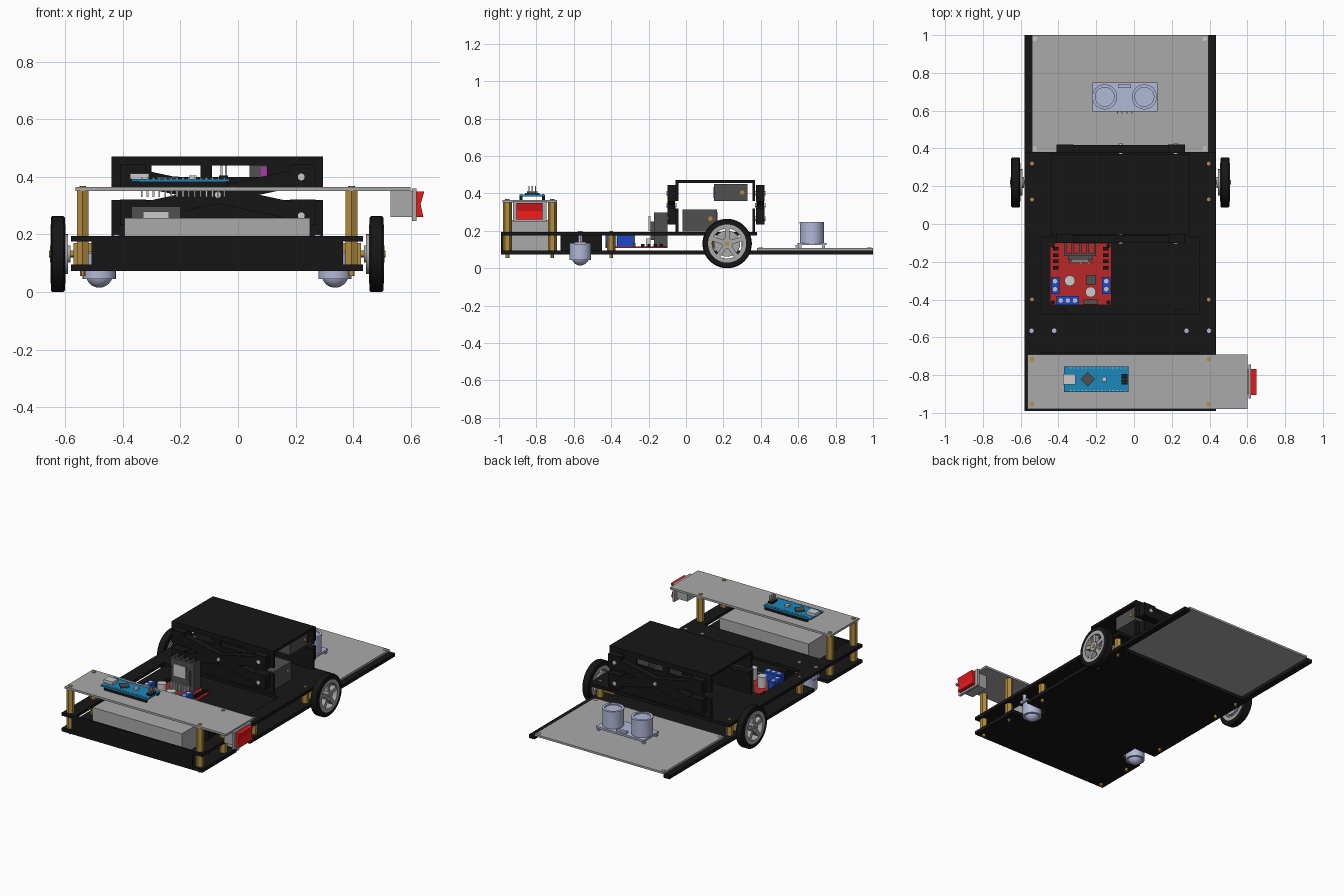
import bpy, bmesh, math
from mathutils import Matrix, Vector

if "Cube" in bpy.data.objects:
    bpy.data.objects.remove(bpy.data.objects["Cube"])

CX = -0.0725  # chassis centre line

def mat(name, r, g, b):
    m = bpy.data.materials.new(name)
    m.diffuse_color = (r, g, b, 1)
    m.use_nodes = True
    m.node_tree.nodes["Principled BSDF"].inputs["Base Color"].default_value = m.diffuse_color
    return m

BLACK = mat("black", .008, .008, .008)
GREY = mat("grey", .4, .4, .4)
DARK = mat("dark_grey", .08, .08, .08)
GOLD = mat("brass", .45, .27, .05)
RED = mat("red", .8, .01, .01)
BOARD_RED = mat("board_red", .5, .02, .02)
BLUE = mat("terminal_blue", .01, .07, .6)
CYAN = mat("board_blue", .01, .25, .5)
LAV = mat("lavender", .45, .48, .68)
SILVER = mat("silver", .65, .65, .65)
PURPLE = mat("purple", .4, .04, .4)

def finish(name, bm, m, smooth=False):
    bmesh.ops.recalc_face_normals(bm, faces=bm.faces)
    me = bpy.data.meshes.new(name)
    bm.to_mesh(me)
    bm.free()
    ob = bpy.data.objects.new(name, me)
    bpy.context.collection.objects.link(ob)
    me.materials.append(m)
    if smooth:
        bpy.ops.object.select_all(action='DESELECT')
        ob.select_set(True)
        bpy.context.view_layer.objects.active = ob
        bpy.ops.object.shade_smooth_by_angle()
    return ob

def boxes(name, m, items):
    """each item: x0, x1, y0, y1, z0, z1"""
    bm = bmesh.new()
    for a, b, c, d, e, f in items:
        bmesh.ops.create_cube(bm, size=1, matrix=Matrix.Translation(((a+b)/2, (c+d)/2, (e+f)/2))
                              @ Matrix.Diagonal((b-a, d-c, f-e, 1)))
    return finish(name, bm, m)

def cyls(name, m, items, axis='Z', seg=24):
    """each item: centre a, centre b, radius, start, end along the axis"""
    bm = bmesh.new()
    for a, b, r, s, e in items:
        mid = (s+e)/2
        pos, rot = {'Z': ((a, b, mid), Matrix()),
                    'X': ((mid, a, b), Matrix.Rotation(math.pi/2, 4, 'Y')),
                    'Y': ((a, mid, b), Matrix.Rotation(math.pi/2, 4, 'X'))}[axis]
        bmesh.ops.create_cone(bm, cap_ends=True, segments=seg, radius1=r, radius2=r, depth=abs(e-s),
                              matrix=Matrix.Translation(pos) @ rot)
    return finish(name, bm, m, seg > 8)

def prism(name, m, pts, lo, hi, axis='Z'):
    """extruded outline: XY outline along Z, or XZ outline along Y"""
    bm = bmesh.new()
    v = [bm.verts.new((a, b, lo) if axis == 'Z' else (a, lo, b)) for a, b in pts]
    f = bm.faces.new(v)
    g = bmesh.ops.extrude_face_region(bm, geom=[f])
    off = Vector((0, 0, hi-lo)) if axis == 'Z' else Vector((0, hi-lo, 0))
    bmesh.ops.translate(bm, vec=off, verts=[e for e in g['geom'] if isinstance(e, bmesh.types.BMVert)])
    return finish(name, bm, m)

def ring(name, m, prof, y, z, seg=48):
    """closed (x, radius) profile spun round an X axis"""
    bm = bmesh.new()
    v = [[bm.verts.new((x, y + r*math.cos(t), z + r*math.sin(t))) for x, r in prof]
         for t in (2*math.pi*i/seg for i in range(seg))]
    n = len(prof)
    for i in range(seg):
        for j in range(n):
            k, l = (i+1) % seg, (j+1) % n
            bm.faces.new((v[i][j], v[k][j], v[k][l], v[i][l]))
    return finish(name, bm, m, True)

# base plate with caster notches and two rear arms
half = [(.5075, -.99), (.5075, -.635), (.35, -.635), (.35, -.495), (.5075, -.495),
        (.5075, 1), (.467, 1), (.467, .38)]
prism("base_plate", BLACK, [(CX+x, y) for x, y in half] + [(CX-x, y) for x, y in reversed(half)], .073, .095)

# upper frame, front wall and inner webs
boxes("upper_frame", BLACK, [(-.58, -.49, -.99, -.07, .175, .195), (.345, .435, -.99, -.07, .175, .195),
                             (-.49, .345, -.68, -.48, .175, .195), (-.58, .435, -.07, .38, .175, .195)])
boxes("front_wall", BLACK, [(-.51, .365, -.99, -.975, .095, .195)])
boxes("frame_webs", BLACK, [(-.40, -.36, -.67, -.45, .095, .175), (.215, .255, -.67, -.45, .095, .175)])

# rear panel with corner screws
boxes("rear_panel", GREY, [(-.54, .395, .38, 1, .095, .108)])
cyls("rear_panel_screws", SILVER, [(x, y, .012, .1, .112) for x in (-.525, .375) for y in (.4, .98)], seg=12)

# brass standoffs
XS = (-.54, .395)
cyls("tall_standoffs", GOLD, [(x, y, .024, .095, .352) for x in XS for y in (-.955, -.715)], seg=6)
cyls("short_standoffs", GOLD, [(x, y, .022, .095, .175) for x in XS for y in (-.4, .13, .32)], seg=6)
cyls("standoff_screws", GOLD, [(x, y, .01, .055, .073) for x in XS for y in (-.955, -.715, -.4, .13, .32)]
     + [(x, y, .01, .195, .2) for x in XS for y in (-.4, .13, .32)]
     + [(x, y, .012, .365, .369) for x in XS for y in (-.955, -.715)], seg=12)

# battery, top shelf and rocker switch
boxes("battery", GREY, [(-.395, .25, -.935, -.70, .096, .257)])
boxes("top_shelf", GREY, [(-.565, .60, -.98, -.69, .352, .365)])
boxes("switch_body", GREY, [(.53, .605, -.90, -.77, .26, .352), (.605, .62, -.925, -.745, .247, .36)])
prism("switch_rocker", RED, [(.62, .26), (.645, .26), (.635, .305), (.648, .35), (.62, .35)], -.905, -.768, 'Y')

# microcontroller board
boxes("controller_board", CYAN, [(-.37, -.03, -.89, -.755, .384, .393)])
pin_x = [-.335 + i*.0205 for i in range(15)]
boxes("controller_pins", SILVER, [(x-.003, x+.003, y-.003, y+.003, .33, .398) for x in pin_x for y in (-.882, -.763)]
      + [(-.06+i*.015, -.054+i*.015, y-.003, y+.003, .393, .44) for i in range(2) for y in (-.84, -.822, -.804)])
boxes("controller_pin_strips", BLACK, [(-.345, -.04, y-.008, y+.008, .366, .384) for y in (-.882, -.763)]
      + [(-.066, -.034, -.85, -.795, .393, .405)])
boxes("usb_socket", SILVER, [(-.375, -.31, -.85, -.795, .393, .412)])
boxes("controller_button", SILVER, [(-.17, -.145, -.835, -.81, .393, .405)])
chip = boxes("controller_chip", DARK, [(-.027, .027, -.027, .027, 0, .008)])
chip.location, chip.rotation_euler = (-.245, -.822, .393), (0, 0, math.pi/4)

# motor driver board
boxes("driver_board", BOARD_RED, [(-.445, -.12, -.43, -.10, .108, .117)])
boxes("driver_heatsink", DARK, [(-.37, -.20, -.17, -.155, .117, .297)]
      + [(x-.006, x+.006, -.155, -.10, .117, .297) for x in (-.364, -.325, -.285, -.245, -.206)]
      + [(-.35, -.22, -.19, -.17, .15, .25)])
boxes("driver_transistor", SILVER, [(-.33, -.24, -.2, -.19, .2, .28)])
boxes("driver_transistor_legs", SILVER, [(-.345+i*.02, -.339+i*.02, -.215, -.19, .117, .16) for i in range(7)])
boxes("driver_terminals", BLUE, [(-.44, -.395, -.37, -.28, .117, .175), (-.17, -.125, -.37, -.28, .117, .175),
                                 (-.41, -.29, -.43, -.38, .117, .175)])
cyls("terminal_screws", SILVER, [(x, y, .012, .17, .178) for x in (-.418, -.147) for y in (-.345, -.303)]
     + [(x, -.405, .012, .17, .178) for x in (-.388, -.35, -.312)], seg=12)
cyls("driver_capacitors", SILVER, [(-.34, -.30, .028, .117, .19), (-.23, -.36, .028, .117, .19)])
boxes("driver_chip", DARK, [(-.255, -.2, -.32, -.27, .117, .135), (-.27, -.19, -.425, -.4, .117, .14)])
boxes("driver_diodes", BLACK, [(x, x+.03, -.24+i*.033, -.222+i*.033, .117, .13)
                               for x in (-.43, -.165) for i in range(4)])
cyls("driver_corner_screws", BLACK, [(x, y, .012, .117, .12) for x in (-.43, -.135) for y in (-.415, -.115)], seg=12)

# wheels and drive motors
for s, side in ((-1, "left"), (1, "right")):
    X = lambda d: CX + s*d
    ring(side + "_tire", BLACK, [(X(.53), .10), (X(.53), .127), (X(.535), .132), (X(.573), .132),
                                 (X(.578), .127), (X(.578), .10)], .22, .132)
    ring(side + "_rim", GREY, [(X(.528), .08), (X(.528), .102), (X(.58), .102), (X(.58), .08)], .22, .132)
    bm = bmesh.new()
    for i in range(5):
        bmesh.ops.create_cube(bm, size=1, matrix=Matrix.Translation((X(.56), .22, .132))
                              @ Matrix.Rotation(i*math.tau/5, 4, 'X') @ Matrix.Translation((0, 0, .05))
                              @ Matrix.Diagonal((.03, .024, .08, 1)))
    finish(side + "_spokes", bm, GREY)
    cyls(side + "_hub", GREY, [(.22, .132, .03, X(.51), X(.582)), (.22, .132, .07, X(.518), X(.53))], 'X')
    cyls(side + "_axle", GOLD, [(.22, .132, .012, X(.40), X(.585))], 'X', 12)
    boxes(side + "_gearbox", GOLD, [(min(X(.41), X(.5)), max(X(.41), X(.5)), .18, .26, .096, .17)])
    cyls(side + "_motor", SILVER, [(.22, .133, .036, X(.22), X(.41))], 'X')

    # ball casters
    c = CX + s*.41
    cyls(side + "_caster_cup", LAV, [(c, -.565, .058, .045, .135)])
    boxes(side + "_caster_flange", LAV, [(c-.07, c+.07, -.595, -.535, .125, .14)])
    cyls(side + "_caster_posts", LAV, [(c+d, -.565, .012, .135, .2) for d in (-.06, .06)], seg=12)
    bm = bmesh.new()
    bmesh.ops.create_uvsphere(bm, u_segments=32, v_segments=16, radius=.047,
                              matrix=Matrix.Translation((c, -.565, .062)))
    finish(side + "_caster_ball", bm, LAV, True)

# scissor lift: channels, crossing arms and pivots
L, R = -.44, .295
boxes("lift_top", BLACK, [(L, R, -.055, .37, .455, .472)])
boxes("lift_top_skirts", BLACK, [b for y in (-.055, .355) for b in (
    (L, R, y, y+.015, .44, .455), (L, R, y, y+.015, .36, .40),
    (L, -.3, y, y+.015, .40, .44), (-.13, -.09, y, y+.015, .40, .44), (.1, R, y, y+.015, .40, .44))])
boxes("lift_base_skirts", BLACK, [(L, R, y, y+.015, .195, .32) for y in (-.055, .355)])
for y, end in ((-.10, "front"), (.375, "back")):
    for s in (1, -1):
        bar = boxes(f"{end}_lift_arm", BLACK, [(-.325, .325, -.02, .02, -.03, .03)])
        bar.location = (-.07, y + .022, .338)
        bar.rotation_euler = (0, s*.21, 0)
    boxes(f"{end}_arm_ends", BLACK, [(x-.045, x+.045, y, y+.045, z-.044, z+.044)
                                     for x in (.225, -.365) for z in (.4, .277)])
    cyls(f"{end}_pivots", SILVER, [(x, z, .012, y-.005, y+.05)
                                   for x, z in ((-.07, .338), (.22, .4), (.22, .265))], 'Y', 16)

# servos inside the lift
boxes("upper_servo", DARK, [(.04, .27, .15, .33, .36, .45)])
boxes("lower_servo", DARK, [(.04, .27, -.02, .165, .196, .315)])
boxes("servo_labels", PURPLE, [(.08, .2, .165, .168, .23, .3), (.08, .2, .147, .15, .375, .435)])
cyls("servo_screws", GOLD, [(.13, .265, .012, .27, .278), (.30, .405, .012, .27, .278)], 'X', 12)

# distance sensor
boxes("sensor_board", LAV, [(-.22, .125, .595, .75, .124, .136)])
cyls("sensor_eyes", LAV, [(x, .673, .064, .136, .24) for x in (-.155, .055)], seg=40)
for x, n in ((-.155, "left"), (.055, "right")):
    ring(n + "_eye_rim", LAV, [(0, .05), (0, .066), (.01, .066), (.01, .05)], 0, 0)
    o = bpy.data.objects[n + "_eye_rim"]
    o.rotation_euler, o.location = (0, -math.pi/2, 0), (x, .673, .238)
boxes("sensor_crystal", LAV, [(-.085, -.015, .72, .738, .136, .15)])
boxes("sensor_pins", SILVER, [(-.09+i*.025, -.084+i*.025, .585, .61, .112, .124) for i in range(4)])
boxes("sensor_feet", LAV, [(x-.008, x+.008, y-.008, y+.008, .108, .124) for x in (-.21, .115) for y in (.61, .735)])
